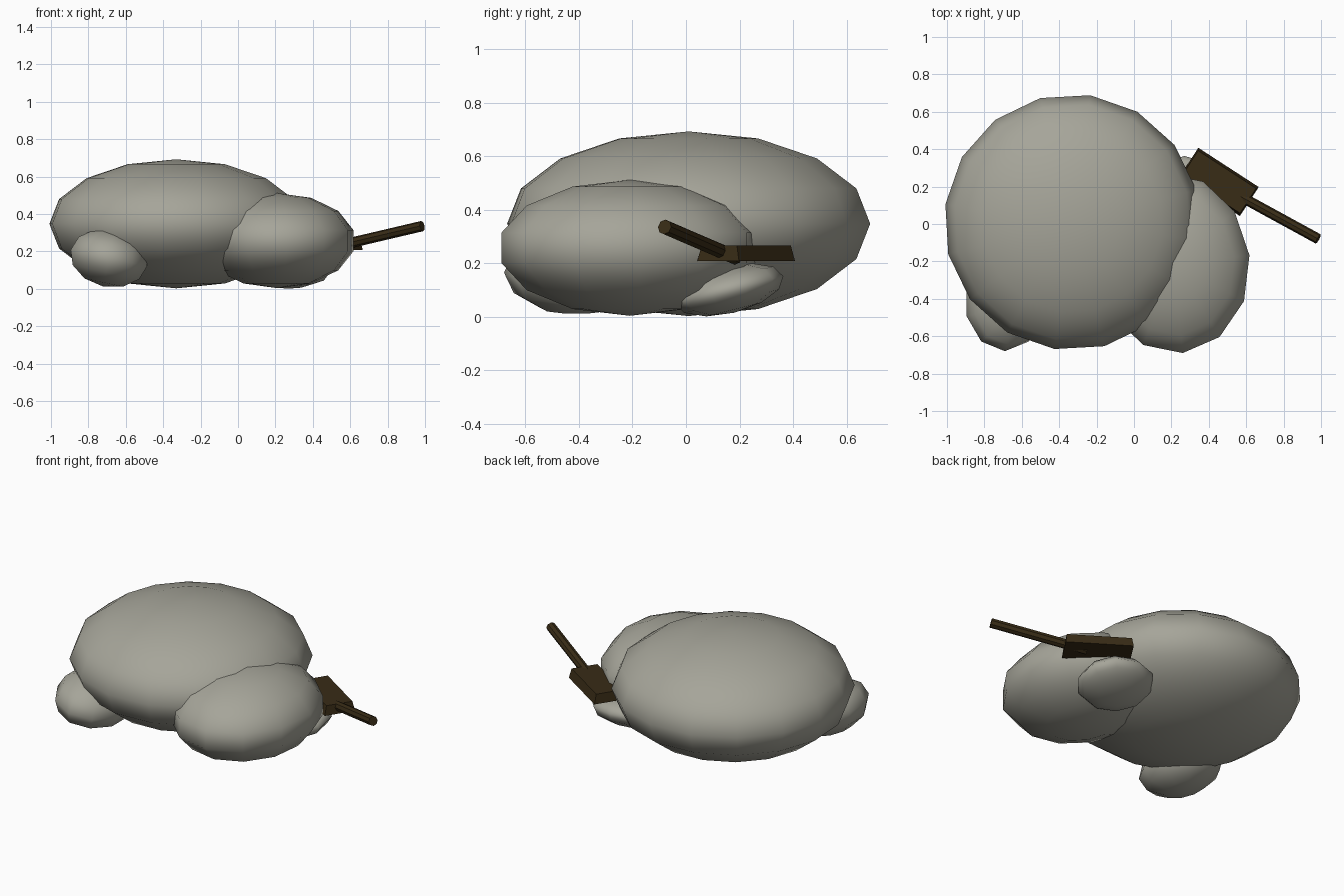
import bpy
from math import radians
from mathutils import Vector

cube = bpy.data.objects.get("Cube")
if cube:
    bpy.data.objects.remove(cube, do_unlink=True)


def material(name, rgb):
    mat = bpy.data.materials.new(name)
    mat.use_nodes = True
    color = (*rgb, 1)
    mat.diffuse_color = color
    bsdf = next(n for n in mat.node_tree.nodes if n.type == 'BSDF_PRINCIPLED')
    bsdf.inputs["Base Color"].default_value = color
    return mat


stone = material("grey stone", (0.38, 0.375, 0.32))
wood = material("dark wood", (0.04, 0.025, 0.008))


def rock(name, center, radii, tilt, segments, rings):
    """Smooth low-poly boulder: a scaled and tilted sphere."""
    bpy.ops.mesh.primitive_uv_sphere_add(segments=segments, ring_count=rings, radius=1,
                                         location=center,
                                         rotation=[radians(a) for a in tilt])
    ob = bpy.context.object
    ob.name = name
    ob.scale = radii
    ob.data.materials.append(stone)
    bpy.ops.object.shade_smooth()
    return ob


# Boulders
rock("main_boulder", (-0.33, 0.01, 0.348), (0.685, 0.685, 0.345), (0, 0, -8), 16, 8)
rock("front_left_boulder", (0.21, -0.21, 0.258), (0.42, 0.495, 0.254), (0, 0, 6), 12, 7)
rock("front_right_stone", (-0.69, -0.41, 0.165), (0.22, 0.27, 0.155), (0, 12, 0), 10, 6)
rock("back_left_stone", (0.27, 0.16, 0.101), (0.23, 0.21, 0.088), (14, 0, 0), 10, 6)

# Wooden head, slightly narrower at the top
bpy.ops.mesh.primitive_cube_add(size=1, location=(0.455, 0.225, 0.238),
                                rotation=(0, 0, radians(-33)))
head = bpy.context.object
head.name = "tool_head"
head.scale = (0.385, 0.185, 0.058)
for v in head.data.vertices:
    if v.co.z > 0:
        v.co.x *= 0.96
        v.co.y *= 0.85
head.data.materials.append(wood)

# Handle sloping up and out of the head
start, end = Vector((0.5, 0.185, 0.222)), Vector((0.985, -0.08, 0.336))
axis = end - start
bpy.ops.mesh.primitive_cylinder_add(vertices=8, radius=0.028, depth=axis.length,
                                    location=(start + end) / 2,
                                    rotation=axis.to_track_quat('Z', 'Y').to_euler())
handle = bpy.context.object
handle.name = "tool_handle"
handle.data.materials.append(wood)
